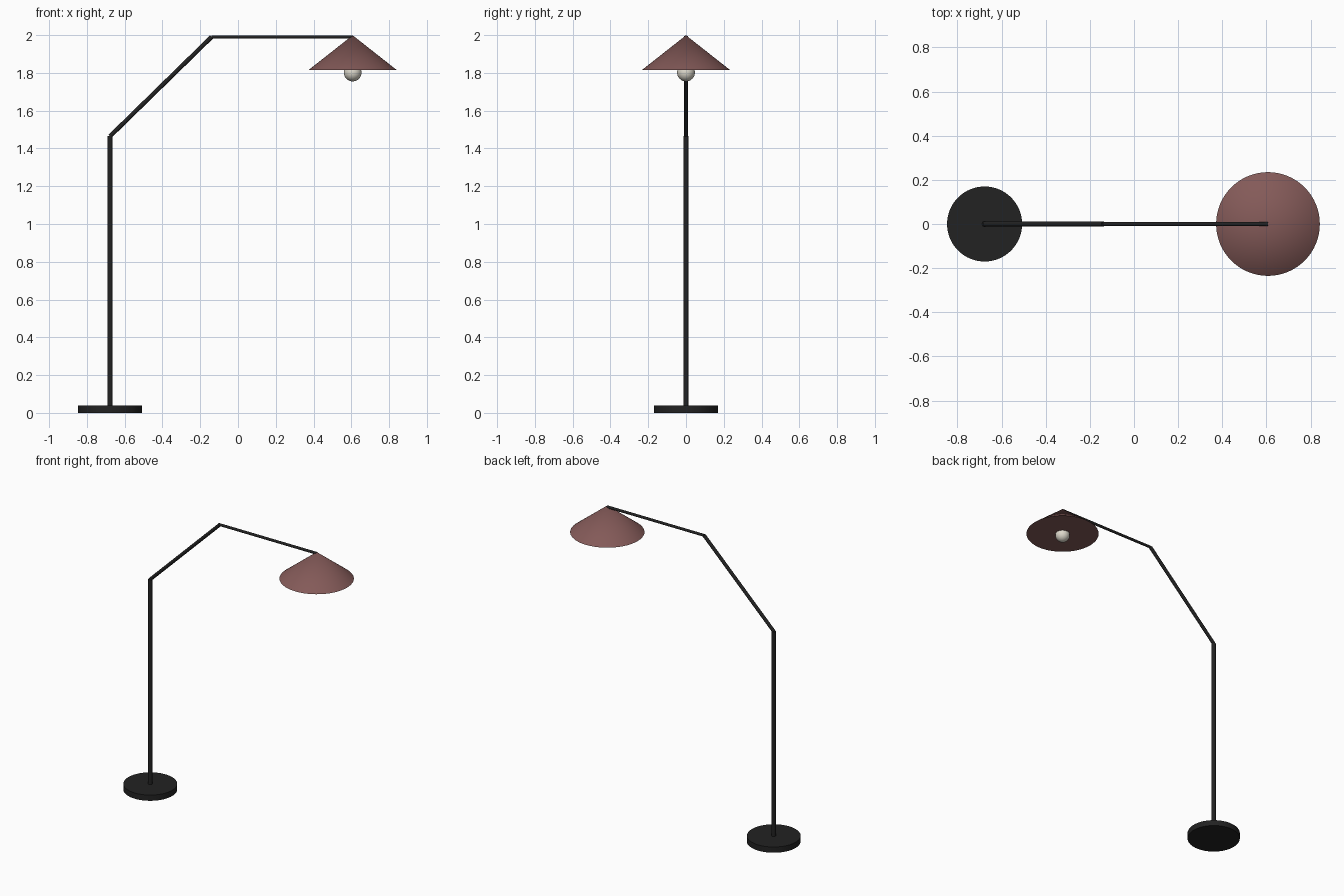
import bpy, math
from mathutils import Vector

if "Cube" in bpy.data.objects:
    bpy.data.objects.remove(bpy.data.objects["Cube"])


def material(name, rgb):
    m = bpy.data.materials.new(name)
    m.diffuse_color = (*rgb, 1)
    m.use_nodes = True
    m.node_tree.nodes["Principled BSDF"].inputs["Base Color"].default_value = m.diffuse_color
    return m


BLACK = material("black metal", (0.016, 0.016, 0.016))
BROWN = material("dusty brown", (0.23, 0.102, 0.098))
WHITE = material("warm white", (0.72, 0.69, 0.60))


def finish(name, mat, angle=30):
    ob = bpy.context.object
    ob.name = name
    ob.data.materials.append(mat)
    bpy.ops.object.shade_smooth_by_angle(angle=math.radians(angle))
    return ob


def rod(name, start, end, radius, sides=16):
    """Capped round bar between two points."""
    a, b = Vector(start), Vector(end)
    bpy.ops.mesh.primitive_cylinder_add(
        vertices=sides, radius=radius, depth=(b - a).length,
        location=(a + b) / 2,
        rotation=(b - a).to_track_quat('Z', 'Y').to_euler())
    return finish(name, BLACK)


BASE_X, ELBOW_X, SHADE_X = -0.677, -0.14, 0.607

# Round foot, upright pole and the two arm sections
rod("base", (BASE_X, 0, 0), (BASE_X, 0, 0.04), 0.17, 64)
rod("pole", (BASE_X, 0, 0.02), (BASE_X, 0, 1.465), 0.0135)
rod("sloped_arm", (BASE_X, 0, 1.465), (ELBOW_X, 0, 1.99), 0.0115)
rod("top_arm", (ELBOW_X, 0, 1.99), (SHADE_X, 0, 1.99), 0.009)

# Conical shade, closed underneath
bpy.ops.mesh.primitive_cone_add(vertices=64, radius1=0.235, radius2=0,
                                depth=0.185, location=(SHADE_X, 0, 1.9065))
finish("shade", BROWN)

# Bulb peeking out below the shade
bpy.ops.mesh.primitive_uv_sphere_add(segments=32, ring_count=16, radius=0.047,
                                     location=(SHADE_X, 0, 1.802))
finish("bulb", WHITE)
